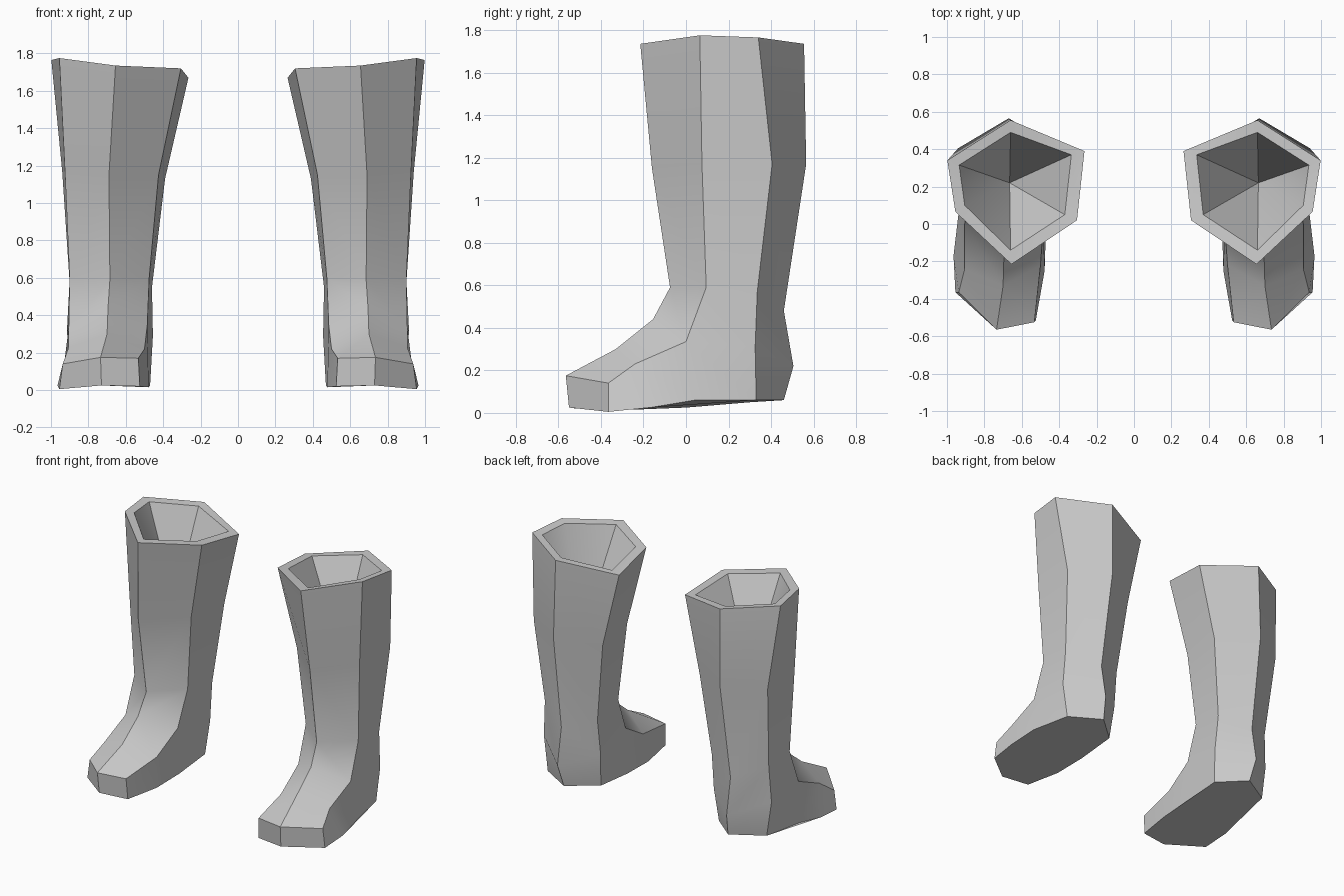
import bpy
import bmesh
import math

cube = bpy.data.objects.get("Cube")
if cube:
    bpy.data.objects.remove(cube, do_unlink=True)

# One grey for everything
grey = bpy.data.materials.new("boot_grey")
grey.use_nodes = True
GREY = (0.6, 0.6, 0.6, 1.0)
grey.diffuse_color = GREY
bsdf = grey.node_tree.nodes["Principled BSDF"]
bsdf.inputs["Base Color"].default_value = GREY

# Six-sided leg rings, in the order:
# front, outer front, outer back, back, inner back, inner front
INNER_RIM = [(.66, -.14, 1.73), (.905, .10, 1.765), (.935, .315, 1.755),
             (.66, .49, 1.73), (.335, .37, 1.68), (.37, .05, 1.72)]
OUTER_RIM = [(.655, -.215, 1.735), (.955, .065, 1.775), (.998, .34, 1.765),
             (.66, .555, 1.735), (.265, .39, 1.67), (.305, .02, 1.72)]
CALF = [(.69, -.16, 1.15), (.925, .075, 1.17), (.94, .405, 1.17),
        (.67, .565, 1.17), (.39, .40, 1.13), (.425, .07, 1.15)]
ANKLE = [(.685, -.075, .59), (.90, .095, .59), (.90, .335, .57),
         (.68, .46, .48), (.46, .36, .55), (.475, .10, .60)]
INSTEP = [(.695, -.155, .44), (.905, .0, .335), (.915, .325, .31),
          (.68, .505, .22), (.455, .33, .29), (.485, .0, .35)]
WELL = (.665, .22, 1.12)        # bottom point of the opening

# Heel edge on the ground: outer front round the back to inner front
HEEL = [(.94, .04, .06), (.88, .33, .06), (.66, .46, .06),
        (.475, .30, .05), (.47, .0, .025)]

# Foot sections: sole outer, upper outer, ridge, upper inner, sole inner
FOOT = [(.965, -.17, .025), (.905, -.24, .23), (.70, -.33, .30),
        (.50, -.22, .22), (.478, -.25, .015)]
TOE = [(.955, -.365, .005), (.937, -.365, .14), (.735, -.565, .175),
       (.533, -.525, .17), (.525, -.515, .02)]
TOE_TIP = (.73, -.55, .025)


def make_boot(name, side):
    bm = bmesh.new()

    def verts(points):
        return [bm.verts.new((x * side, y, z)) for x, y, z in points]

    def bridge(a, b, closed):
        for i in range(len(a) if closed else len(a) - 1):
            j = (i + 1) % len(a)
            bm.faces.new((a[i], a[j], b[j], b[i]))

    # Leg, rim and opening
    rings = [verts(r) for r in (INNER_RIM, OUTER_RIM, CALF, ANKLE, INSTEP)]
    for upper, lower in zip(rings, rings[1:]):
        bridge(upper, lower, True)
    well = verts([WELL])[0]
    for i in range(6):
        bm.faces.new((rings[0][i], rings[0][(i + 1) % 6], well))

    # Heel
    instep = rings[-1]
    heel = verts(HEEL)
    bridge(instep[1:], heel, False)

    # Foot running forward to the toe
    start = [heel[0], instep[1], instep[0], instep[5], heel[-1]]
    foot, toe = verts(FOOT), verts(TOE)
    bridge(start, foot, False)
    bridge(foot, toe, False)

    # Toe cap and sole
    tip = verts([TOE_TIP])[0]
    bm.faces.new((toe[0], toe[1], toe[2], tip))
    bm.faces.new((tip, toe[2], toe[3], toe[4]))
    bm.faces.new(heel + [foot[4], toe[4], tip, toe[0], foot[0]])

    bmesh.ops.recalc_face_normals(bm, faces=bm.faces)
    mesh = bpy.data.meshes.new(name)
    bm.to_mesh(mesh)
    bm.free()
    mesh.materials.append(grey)
    obj = bpy.data.objects.new(name, mesh)
    bpy.context.collection.objects.link(obj)

    # Smooth down the leg, crisp at the six long edges
    bpy.ops.object.select_all(action='DESELECT')
    obj.select_set(True)
    bpy.context.view_layer.objects.active = obj
    bpy.ops.object.shade_smooth_by_angle(angle=math.radians(38))
    return obj


make_boot("left_boot", 1)
make_boot("right_boot", -1)
